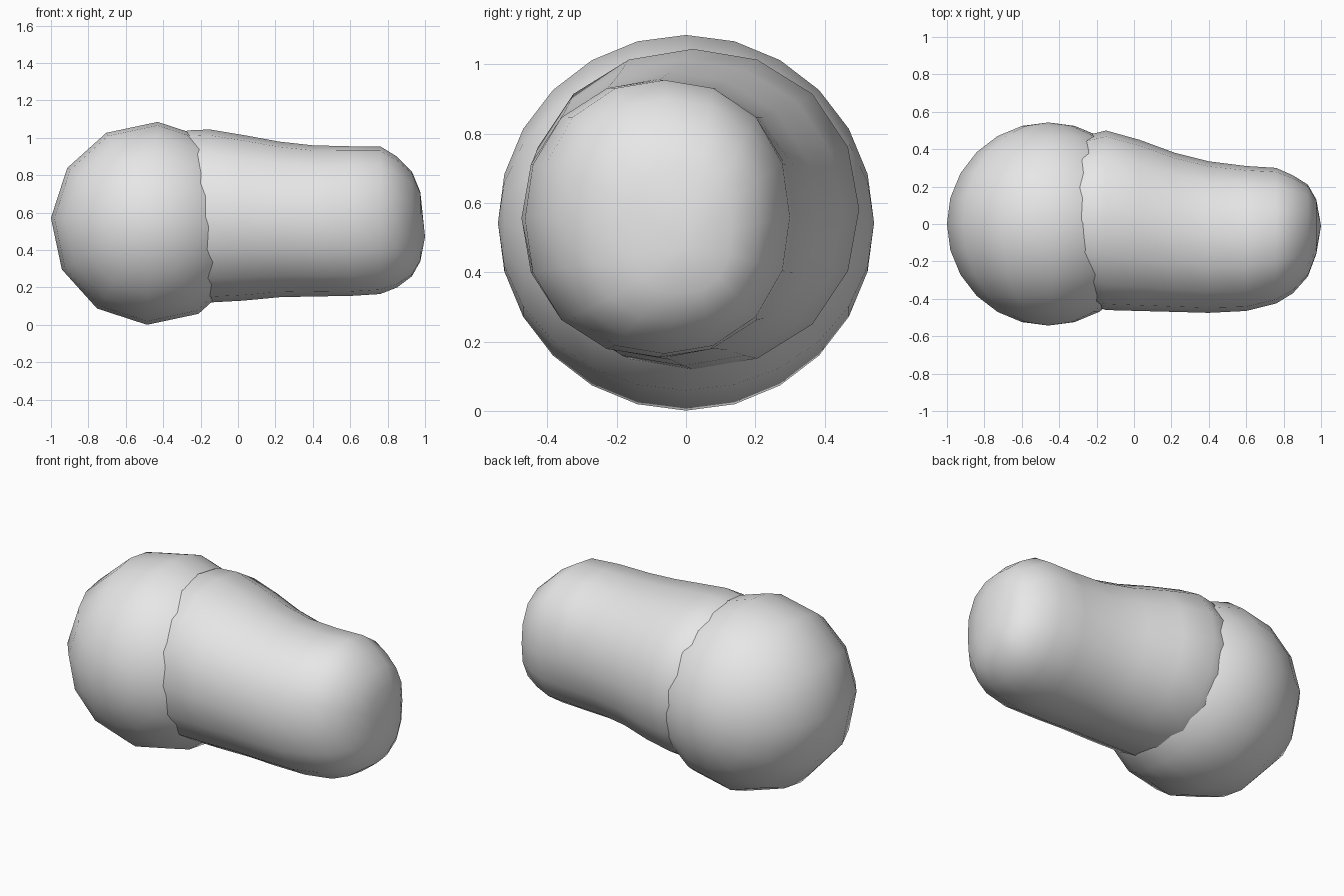
import bpy, bmesh, math
from mathutils import Matrix

cube = bpy.data.objects.get("Cube")
if cube:
    bpy.data.objects.remove(cube, do_unlink=True)

grey = bpy.data.materials.new("plain_grey")
grey.use_nodes = True
colour = (0.8, 0.8, 0.8, 1)
grey.diffuse_color = colour
grey.node_tree.nodes["Principled BSDF"].inputs["Base Color"].default_value = colour


def finish(name, bm, sharp):
    bmesh.ops.recalc_face_normals(bm, faces=bm.faces)
    mesh = bpy.data.meshes.new(name)
    bm.to_mesh(mesh)
    bm.free()
    mesh.materials.append(grey)
    obj = bpy.data.objects.new(name, mesh)
    bpy.context.collection.objects.link(obj)
    bpy.ops.object.select_all(action='DESELECT')
    obj.select_set(True)
    bpy.context.view_layer.objects.active = obj
    bpy.ops.object.shade_smooth_by_angle(angle=math.radians(sharp))


# Rounded head: coarse ball with its poles at front and back
bm = bmesh.new()
bmesh.ops.create_uvsphere(
    bm, u_segments=12, v_segments=12, radius=0.543,
    matrix=Matrix.Translation((-0.458, 0, 0.543))
    @ Matrix.Rotation(math.radians(3), 4, 'Y')
    @ Matrix.Rotation(math.radians(90), 4, 'X'))
finish("round_head", bm, 40)

# Tapered body: x, y range, z range, squareness of each section
sections = [
    (-0.38, -0.36, 0.42, 0.18, 0.98, 2.1),
    (-0.27, -0.42, 0.47, 0.12, 1.04, 2.1),
    (-0.15, -0.46, 0.50, 0.12, 1.045, 2.1),
    (0.03, -0.465, 0.45, 0.13, 1.015, 2.1),
    (0.22, -0.47, 0.38, 0.148, 0.98, 2.1),
    (0.40, -0.475, 0.335, 0.152, 0.96, 2.1),
    (0.60, -0.465, 0.31, 0.155, 0.955, 2.2),
    (0.76, -0.425, 0.30, 0.165, 0.955, 2.2),
    (0.85, -0.37, 0.26, 0.20, 0.90, 2.3),
    (0.93, -0.28, 0.21, 0.26, 0.82, 2.6),
    (0.975, -0.16, 0.13, 0.34, 0.71, 2.6),
]
SIDES = 16
bm = bmesh.new()
rings = []
for x, y0, y1, z0, z1, power in sections:
    ring = []
    for i in range(SIDES):
        a = math.tau * i / SIDES
        c, s = math.cos(a), math.sin(a)
        k = (abs(c) ** power + abs(s) ** power) ** (-1 / power)
        ring.append(bm.verts.new((x, (y0 + y1) / 2 + c * k * (y1 - y0) / 2,
                                  (z0 + z1) / 2 + s * k * (z1 - z0) / 2)))
    rings.append(ring)
for a, b in zip(rings, rings[1:]):
    for i in range(SIDES):
        j = (i + 1) % SIDES
        bm.faces.new((a[i], a[j], b[j], b[i]))
bm.faces.new(rings[0])
tip = bm.verts.new((1.0, -0.01, 0.47))
for i in range(SIDES):
    bm.faces.new((rings[-1][i], rings[-1][(i + 1) % SIDES], tip))
finish("tapered_body", bm, 35)
